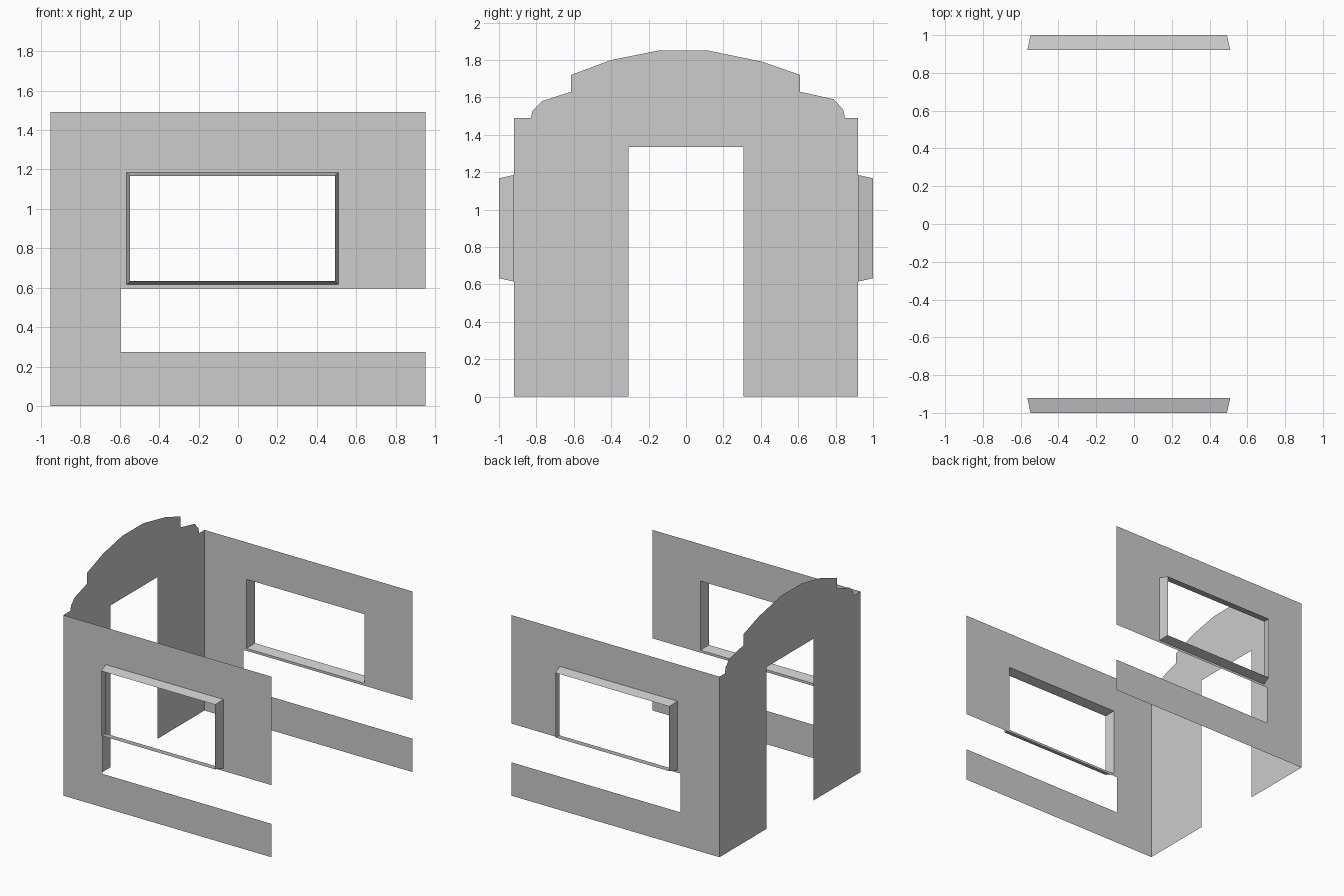
import bpy

if "Cube" in bpy.data.objects:
    bpy.data.objects.remove(bpy.data.objects["Cube"], do_unlink=True)

# Single plain grey
grey = bpy.data.materials.new("plain_grey")
grey.use_nodes = True
colour = (0.604, 0.604, 0.604, 1.0)
grey.diffuse_color = colour
grey.node_tree.nodes["Principled BSDF"].inputs["Base Color"].default_value = colour

HALF_X, WALL_Y, EAVES = 0.95, 0.92, 1.49
SLOT = (-0.595, 0.275, 0.595)             # inner end x, bottom z, top z
WINDOW = (-0.565, 0.51, 0.615, 1.185)     # x0, x1, z0, z1


def make_object(name, verts, faces, mirror=False):
    mesh = bpy.data.meshes.new(name)
    mesh.from_pydata(verts, [], faces)
    mesh.materials.append(grey)
    mesh.validate()
    obj = bpy.data.objects.new(name, mesh)
    bpy.context.collection.objects.link(obj)
    if mirror:  # same part on the opposite side
        mod = obj.modifiers.new("mirror_sides", "MIRROR")
        mod.use_axis = (False, True, False)
        mod.use_mirror_merge = False
    return obj


# Side walls: a thin sheet grid with the slot and window cells left out
xs = [-HALF_X, SLOT[0], WINDOW[0], WINDOW[1], HALF_X]
zs = [0, SLOT[1], SLOT[2], WINDOW[2], WINDOW[3], EAVES]
verts = [(x, -WALL_Y, z) for z in zs for x in xs]
faces = []
n = len(xs)
for j in range(len(zs) - 1):
    for i in range(n - 1):
        in_slot = j == 1 and i >= 1
        in_window = j == 3 and i == 2
        if not (in_slot or in_window):
            a = j * n + i
            faces.append((a, a + 1, a + n + 1, a + n))
make_object("side_walls", verts, faces, mirror=True)


# Window surrounds: open sleeves tapering outwards
def ring(inset, y):
    x0, x1, z0, z1 = WINDOW
    x0, x1, z0, z1 = x0 + inset, x1 - inset, z0 + inset, z1 - inset
    return [(x0, y, z0), (x1, y, z0), (x1, y, z1), (x0, y, z1)]


sleeve = [(i, (i + 1) % 4, (i + 1) % 4 + 4, i + 4) for i in range(4)]
sleeve = [tuple(reversed(f)) for f in sleeve]
make_object("window_surrounds", ring(0, -WALL_Y) + ring(0.018, -1.0), sleeve, mirror=True)

# End wall: stepped arched top and a doorway open at the bottom
roof = [(-0.83, 1.49), (-0.82, 1.53), (-0.77, 1.58), (-0.615, 1.63), (-0.615, 1.72),
        (-0.40, 1.80), (-0.15, 1.85), (0.12, 1.85), (0.41, 1.79), (0.61, 1.72),
        (0.61, 1.63), (0.79, 1.59), (0.84, 1.535), (0.85, 1.49)]
DOOR_Y, DOOR_TOP = 0.308, 1.335
outline = [(-DOOR_Y, 0), (-WALL_Y, 0), (-WALL_Y, EAVES)] + roof + [
    (WALL_Y, EAVES), (WALL_Y, 0), (DOOR_Y, 0), (DOOR_Y, DOOR_TOP), (-DOOR_Y, DOOR_TOP)]
outline.reverse()
end_verts = [(-HALF_X, y, z) for y, z in reversed(outline)]
make_object("end_wall", end_verts, [tuple(range(len(end_verts)))])
